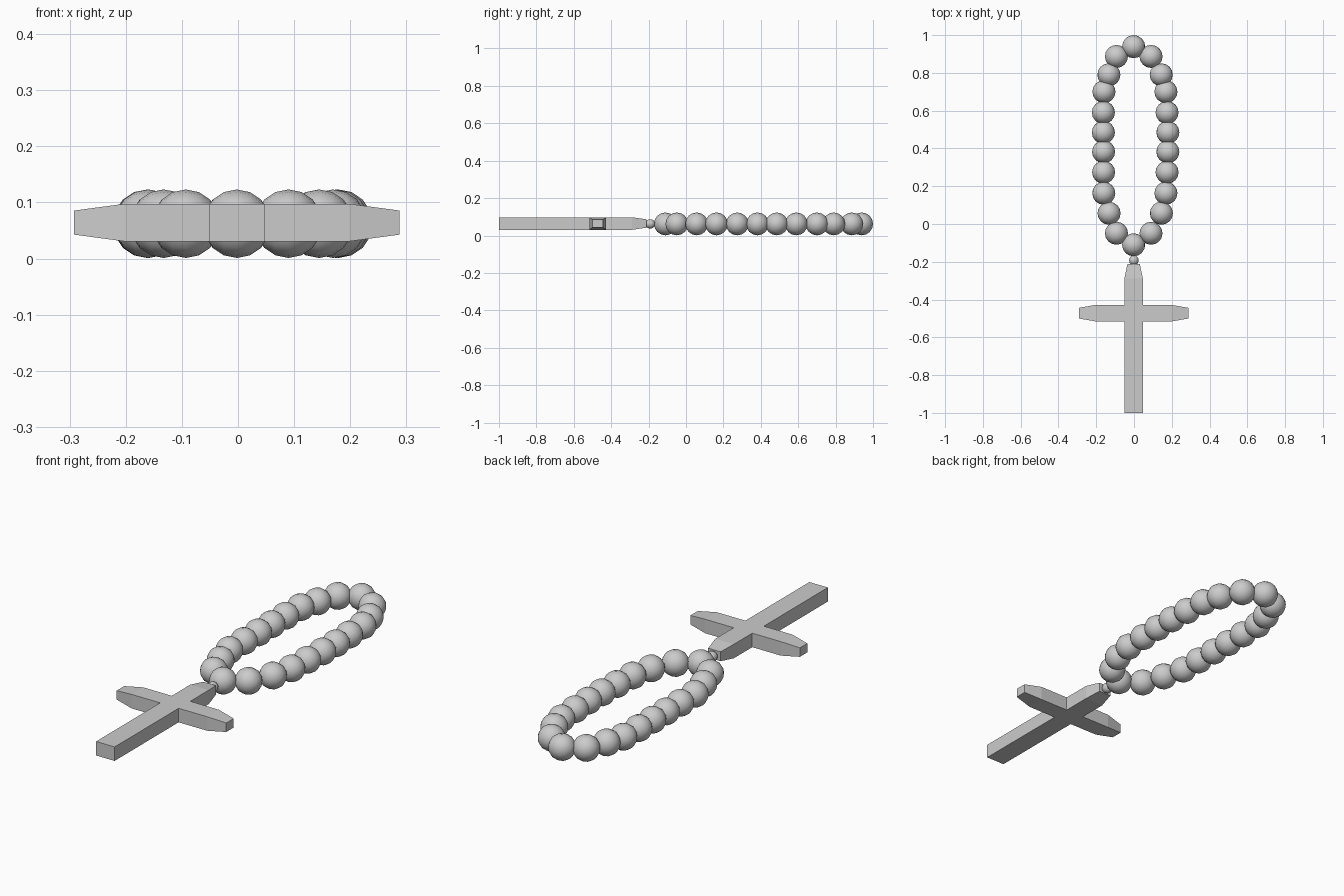
import bpy, bmesh
from math import pi
from mathutils import Matrix, Vector

cube = bpy.data.objects.get("Cube")
if cube:
    bpy.data.objects.remove(cube, do_unlink=True)

BEAD_R = 0.061
MID_Z = 0.062


def add_object(name, bm, location, smooth=False):
    mesh = bpy.data.meshes.new(name)
    bmesh.ops.recalc_face_normals(bm, faces=bm.faces)
    bm.to_mesh(mesh)
    bm.free()
    if smooth:
        mesh.shade_smooth()
    obj = bpy.data.objects.new(name, mesh)
    obj.location = location
    bpy.context.collection.objects.link(obj)
    return obj


def bead(name, x, y, radius=BEAD_R, stretch=1.0):
    # Coarse sphere with its poles along x
    bm = bmesh.new()
    bmesh.ops.create_uvsphere(bm, u_segments=16, v_segments=8, radius=radius,
                              matrix=Matrix.Rotation(pi / 2, 4, 'Y'))
    bmesh.ops.scale(bm, vec=(1, stretch, 1), verts=bm.verts)
    return add_object(name, bm, (x, y, MID_Z), smooth=True)


def extrude_arm(bm, direction, length, taper=None):
    # Pull the outermost face along a direction, optionally narrowing its end
    face = max(bm.faces, key=lambda f: f.normal.dot(direction) * 10
               + f.calc_center_median().dot(direction))
    new = bmesh.ops.extrude_face_region(bm, geom=[face])["geom"]
    bmesh.ops.delete(bm, geom=[face], context='FACES_ONLY')
    verts = [v for v in new if isinstance(v, bmesh.types.BMVert)]
    bmesh.ops.translate(bm, verts=verts, vec=direction * length)
    if taper:
        center = sum((v.co for v in verts), Vector()) / len(verts)
        bmesh.ops.scale(bm, vec=(taper,) * 3, verts=verts,
                        space=Matrix.Translation(-center))
    bm.normal_update()


# Cross: a central block with four arms, three of them tapered
bm = bmesh.new()
bmesh.ops.create_cube(bm, size=1, matrix=Matrix.Diagonal((0.098, 0.088, 0.067, 1)))
bm.normal_update()
LEFT, BACK = Vector((1, 0, 0)), Vector((0, 1, 0))
for side in (LEFT, -LEFT):
    extrude_arm(bm, side, 0.151)
    extrude_arm(bm, side, 0.09, 0.64)
extrude_arm(bm, BACK, 0.139)
extrude_arm(bm, BACK, 0.077, 0.67)
extrude_arm(bm, -BACK, 0.484)
add_object("cross", bm, (-0.002, -0.472, 0.064))

# Small link between the cross and the loop
bead("link_bead", -0.001, -0.192, 0.025, 1.1)

# Loop of beads: end beads, then matching rows on both sides
bead("bottom_bead", -0.002, -0.11)
bead("top_bead", -0.002, 0.939)
rows = [(-0.049, -0.093, 0.09), (0.057, -0.132, 0.145), (0.163, -0.16, 0.169),
        (0.274, -0.161, 0.175), (0.382, -0.161, 0.179), (0.485, -0.162, 0.179),
        (0.59, -0.162, 0.175), (0.70, -0.159, 0.169), (0.79, -0.133, 0.144),
        (0.887, -0.093, 0.09)]
for i, (y, right_x, left_x) in enumerate(rows, 1):
    bead(f"right_bead_{i}", right_x, y)
    bead(f"left_bead_{i}", left_x, y)
